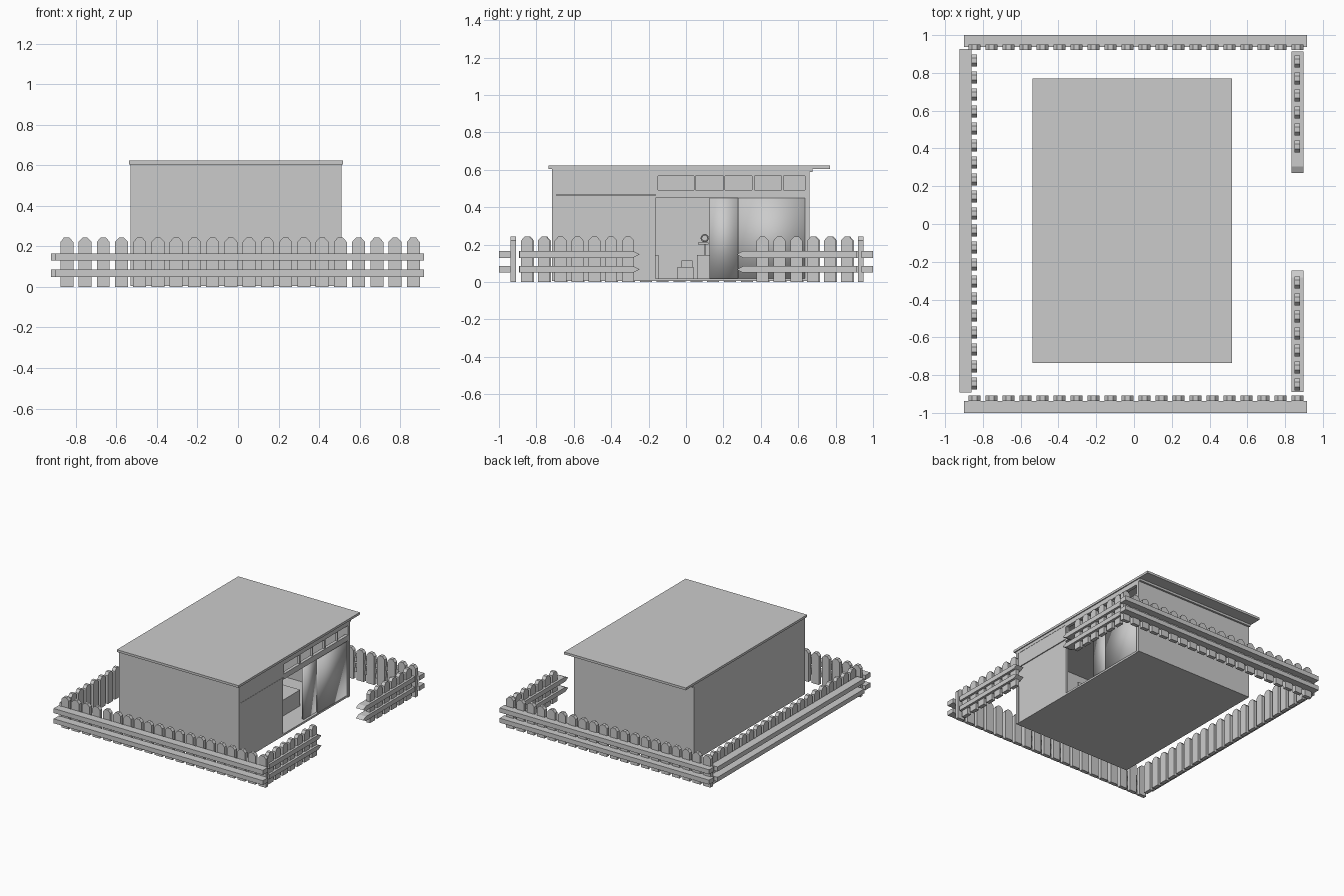
import bpy
import math

default = bpy.data.objects.get("Cube")
if default:
    bpy.data.objects.remove(default, do_unlink=True)

# One plain grey for everything
grey = bpy.data.materials.new("plain grey")
grey.use_nodes = True
grey.diffuse_color = (0.6, 0.6, 0.6, 1)
bsdf = next(n for n in grey.node_tree.nodes if n.type == 'BSDF_PRINCIPLED')
bsdf.inputs["Base Color"].default_value = (0.6, 0.6, 0.6, 1)


def mesh_object(name, verts, faces):
    mesh = bpy.data.meshes.new(name)
    mesh.from_pydata(verts, [], faces)
    mesh.materials.append(grey)
    obj = bpy.data.objects.new(name, mesh)
    bpy.context.collection.objects.link(obj)
    return obj


def prism(name, outline, depth, place):
    """Extrude an anticlockwise (u, z) outline between two depths."""
    n = len(outline)
    verts = [place(u, d, z) for d in depth for u, z in outline]
    faces = [list(range(n)), list(range(2 * n - 1, n - 1, -1))]
    faces += [[i, i + n, (i + 1) % n + n, (i + 1) % n] for i in range(n)]
    if place is along_y:
        faces = [f[::-1] for f in faces]
    return mesh_object(name, verts, faces)


def along_x(u, d, z):
    return (u, d, z)


def along_y(u, d, z):
    return (d, u, z)


def box(name, xs, ys, zs):
    outline = [(xs[0], zs[0]), (xs[1], zs[0]), (xs[1], zs[1]), (xs[0], zs[1])]
    return prism(name, outline, ys, along_x)


# ---- Fence ----
PITCH, HALF = 0.09, 0.032
RAIL_HEIGHTS = ((0.05, 0.085), (0.13, 0.166))


def fence(side, place, rail_depth, picket_depth, span, first, count, tip=0):
    for level, (low, high) in zip(("lower", "upper"), RAIL_HEIGHTS):
        a, b = span
        mid = (low + high) / 2
        outline = [(a, low), (b, low), (b, high), (a, high)]
        if tip > 0:   # spear point at the far end
            outline = [(a, low), (b - 0.035, low), (b, mid),
                       (b - 0.035, high), (a, high)]
        elif tip < 0:
            outline = [(a + 0.035, low), (b, low), (b, high),
                       (a + 0.035, high), (a, mid)]
        prism(f"{side}_{level}_rail", outline, rail_depth, place)
    for i in range(count):
        c = first + i * PITCH
        outline = [(c - HALF, 0), (c + HALF, 0), (c + HALF, 0.222),
                   (c + 0.013, 0.243), (c - 0.013, 0.243), (c - HALF, 0.222)]
        prism(f"{side}_picket", outline, picket_depth, place)


fence("front_fence", along_x, (-1, -0.937), (-0.937, -0.908),
      (-0.9, 0.917), -0.845, 20)
fence("back_fence", along_x, (0.937, 1), (0.92, 0.949),
      (-0.9, 0.917), -0.845, 20)
fence("left_fence", along_y, (-0.923, -0.86), (-0.86, -0.831),
      (-0.892, 0.926), -0.845, 20)
fence("gate_front_fence", along_y, (0.833, 0.897), (0.85, 0.88),
      (-0.89, -0.247), -0.85, 7, tip=1)
fence("gate_back_fence", along_y, (0.833, 0.897), (0.85, 0.88),
      (0.27, 0.913), 0.41, 6, tip=-1)

# ---- House shell ----
X0, X1, Y0, Y1, TOP, T = -0.53, 0.51, -0.717, 0.66, 0.605, 0.025
BASE = 0.005
box("roof", (-0.537, 0.518), (-0.735, 0.77), (TOP, 0.623))
box("floor", (X0 + T, X1 - 0.005), (Y0 + T, Y1 - T), (BASE, 0.02))
box("front_wall", (X0, X1), (Y0, Y0 + T), (BASE, TOP))
box("back_wall", (X0, X1), (Y1 - T, Y1), (BASE, TOP))
box("side_wall", (X0, X0 + T), (Y0 + T, Y1 - T), (BASE, TOP))
box("roof_batten", (X0, X1), (Y1, Y1 + 0.015), (0.588, TOP))

# ---- Entrance side ----
WALL = (X1 - T, X1 - 0.005)
SPLIT, INNER0, INNER1 = -0.163, Y0 + T, Y1 - T
box("lower_panel", WALL, (INNER0, SPLIT), (0.02, 0.464))
box("upper_panel", (X1 - T, X1 - 0.002), (INNER0, SPLIT), (0.468, 0.582))
box("top_beam", (X1 - T, X1), (INNER0, SPLIT), (0.582, TOP))
box("door_header", (X1 - T, X1), (SPLIT, INNER1), (0.45, 0.493))
box("window_head", (X1 - T, X1), (SPLIT, INNER1), (0.568, TOP))

# Bars between the five upper windows
for y0, y1 in ((SPLIT, -0.15), (0.042, 0.052), (0.2, 0.208),
               (0.352, 0.365), (0.51, 0.52)):
    box("window_bar", WALL, (y0, y1), (0.493, 0.568))

# Softly shaded sliding doors
for name, xs, ys in (("narrow_door", (0.468, 0.485), (0.125, 0.28)),
                     ("wide_door", (0.486, 0.503), (0.278, INNER1))):
    door = box(name, xs, ys, (0.02, 0.45))
    for poly in door.data.polygons:
        poly.use_smooth = True

# ---- Furnishings seen through the doorway ----
box("stool_base", (0.2, 0.3), (-0.045, 0.04), (0.02, 0.08))
box("stool_top", (0.22, 0.28), (-0.025, 0.035), (0.08, 0.115))
box("cabinet", (0.15, 0.33), (0.06, 0.3), (0.02, 0.145))
box("lamp_post", (0.235, 0.245), (0.095, 0.105), (0.145, 0.21))
box("lamp_foot", (0.22, 0.26), (0.065, 0.12), (0.2, 0.212))
box("low_rail", (0.2, 0.4), (-0.163, -0.147), (0.02, 0.145))
bpy.ops.mesh.primitive_torus_add(
    location=(0.24, 0.1, 0.235), rotation=(0, math.pi / 2, 0),
    major_radius=0.018, minor_radius=0.004,
    major_segments=16, minor_segments=6)
ring = bpy.context.object
ring.name = "lamp_ring"
ring.data.materials.append(grey)
bpy.ops.object.shade_smooth()
